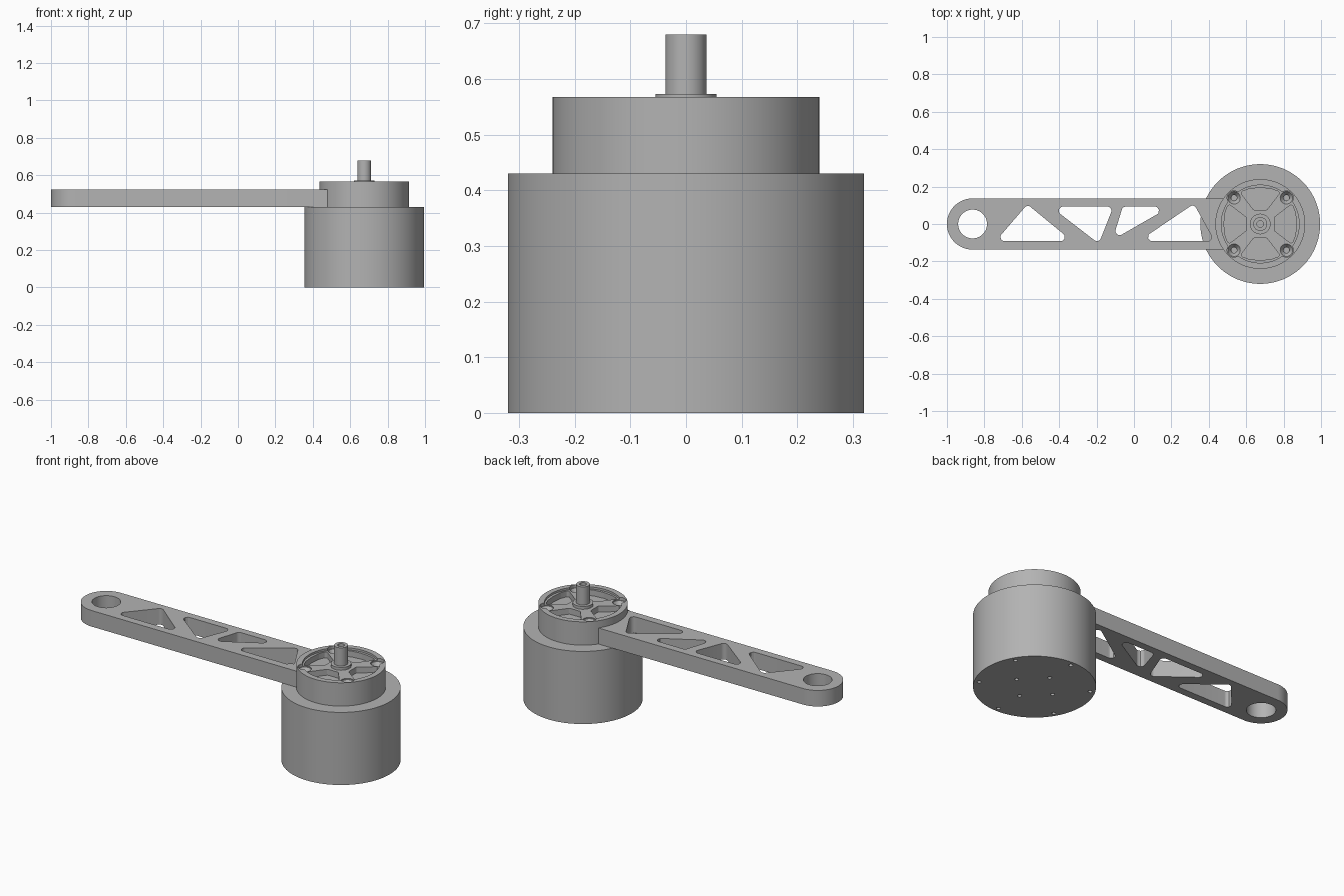
import bpy, bmesh
from math import pi, sin, cos, radians
from mathutils import Vector

if "Cube" in bpy.data.objects:
    bpy.data.objects.remove(bpy.data.objects["Cube"], do_unlink=True)

CX = 0.675            # motor axis
HALF = 0.137          # half width of the arm

grey = bpy.data.materials.new("machined_grey")
grey.use_nodes = True
grey.diffuse_color = (0.45, 0.45, 0.45, 1)
grey.node_tree.nodes["Principled BSDF"].inputs["Base Color"].default_value = (0.45, 0.45, 0.45, 1)


def arc(x, y, r, a0, a1, n):
    """Points on an arc, angles in degrees."""
    angles = [radians(a0 + (a1 - a0) * i / n) for i in range(n + 1)]
    return [(x + r * cos(a), y + r * sin(a)) for a in angles]


def rounded(corners, r, n=6):
    """Fillet every corner of a convex polygon."""
    pts = []
    for i, c in enumerate(corners):
        c = Vector(c)
        u = (Vector(corners[i - 1]) - c).normalized()
        v = (Vector(corners[(i + 1) % len(corners)]) - c).normalized()
        half = u.angle(v) / 2
        a, b = c + u * r / math_tan(half), c + v * r / math_tan(half)
        mid = c + (u + v).normalized() * r / sin(half)
        for k in range(n + 1):
            d = (a - mid).lerp(b - mid, k / n).normalized() * r
            pts.append(tuple(mid + d))
    return pts


def math_tan(a):
    return sin(a) / cos(a)


def finish(name, bm):
    bmesh.ops.recalc_face_normals(bm, faces=bm.faces)
    mesh = bpy.data.meshes.new(name)
    bm.to_mesh(mesh)
    bm.free()
    mesh.materials.append(grey)
    ob = bpy.data.objects.new(name, mesh)
    bpy.context.collection.objects.link(ob)
    return ob


def prism(name, pts, z0, z1):
    """Extrude an outline from z0 to z1."""
    bm = bmesh.new()
    face = bm.faces.new([bm.verts.new((x, y, z0)) for x, y in pts])
    ext = bmesh.ops.extrude_face_region(bm, geom=[face])
    top = [g for g in ext["geom"] if isinstance(g, bmesh.types.BMVert)]
    bmesh.ops.translate(bm, verts=top, vec=(0, 0, z1 - z0))
    return finish(name, bm)


def cylinder(name, x, y, r0, z0, z1, n=96, r1=None):
    bm = bmesh.new()
    bmesh.ops.create_cone(bm, cap_ends=True, segments=n, radius1=r0,
                          radius2=r0 if r1 is None else r1, depth=z1 - z0)
    bmesh.ops.translate(bm, verts=bm.verts, vec=(x, y, (z0 + z1) / 2))
    return finish(name, bm)


def cut(ob, cutters):
    """Subtract each cutter, then delete it."""
    bpy.context.view_layer.objects.active = ob
    for c in cutters:
        mod = ob.modifiers.new("cut", "BOOLEAN")
        mod.operation, mod.solver, mod.object = "DIFFERENCE", "EXACT", c
        bpy.ops.object.modifier_apply(modifier=mod.name)
        bpy.data.objects.remove(c, do_unlink=True)


# Motor body with blind screw holes in the base
motor = cylinder("motor_body", CX, 0, 0.32, 0, 0.43, 128)
holes = arc(CX, 0, 0.293, 30, 330, 5) + arc(CX, 0, 0.122, 0, 270, 3)
cut(motor, [cylinder("cutter", x, y, 0.011, -0.05, 0.04, 16) for x, y in holes])

# Hub: shallow face recess, four deep pockets, countersunk screw holes
TOP = 0.568
FACE = TOP - 0.012
hub = cylinder("hub", CX, 0, 0.24, 0.43, TOP, 128)
cutters = [cylinder("cutter", CX, 0, 0.208, FACE, 0.7)]
outline = rounded([(0.075, -0.035), (0.14, -0.085), (0.17, -0.108), (0.188, -0.06),
                   (0.194, 0), (0.188, 0.06), (0.17, 0.108), (0.14, 0.085),
                   (0.075, 0.035)], 0.012)
for k in range(4):
    c, s = cos(k * pi / 2), sin(k * pi / 2)
    cutters.append(prism("cutter", [(CX + x * c - y * s, x * s + y * c) for x, y in outline],
                         FACE - 0.035, 0.69))
for x, y in arc(CX, 0, 0.198, 45, 315, 3):
    cutters.append(cylinder("cutter", x, y, 0.037, FACE - 0.006, 0.71, 32))
    cutters.append(cylinder("cutter", x, y, 0.016, FACE - 0.03, FACE - 0.005, 32, 0.034))
    cutters.append(cylinder("cutter", x, y, 0.015, 0.46, 0.72, 24))
cut(hub, cutters)

# Collar and hollow output shaft
collar = cylinder("shaft_collar", CX, 0, 0.055, FACE - 0.01, 0.573, 64)
shaft = cylinder("output_shaft", CX, 0, 0.037, 0.54, 0.68, 64)
cut(shaft, [cylinder("cutter", CX, 0, 0.018, 0.62, 0.8, 32)])

# Arm: round outer end, concave inner end tucked into the hub wall
arm = prism("arm", arc(-1 + HALF, 0, HALF, 90, 270, 40) + arc(CX, 0, 0.228, 217, 143, 24),
            0.43, 0.525)
windows = [
    [(-0.57, 0.105), (-0.74, -0.092), (-0.33, -0.092)],
    [(-0.445, 0.093), (-0.11, 0.093), (-0.188, -0.105)],
    [(-0.06, 0.093), (0.195, 0.093), (-0.115, -0.085)],
    [(0.32, 0.108), (0.025, -0.092), (0.43, -0.092)],
]
cut(arm, [cylinder("cutter", -1 + HALF, 0, 0.077, 0.3, 0.6, 64)]
    + [prism("cutter", rounded(w, 0.022), 0.3, 0.6) for w in windows])

# Smooth the round walls, keep machined edges crisp
bpy.ops.object.select_all(action="DESELECT")
for ob in (motor, hub, collar, shaft, arm):
    ob.select_set(True)
bpy.context.view_layer.objects.active = arm
bpy.ops.object.shade_smooth_by_angle(angle=radians(30))
